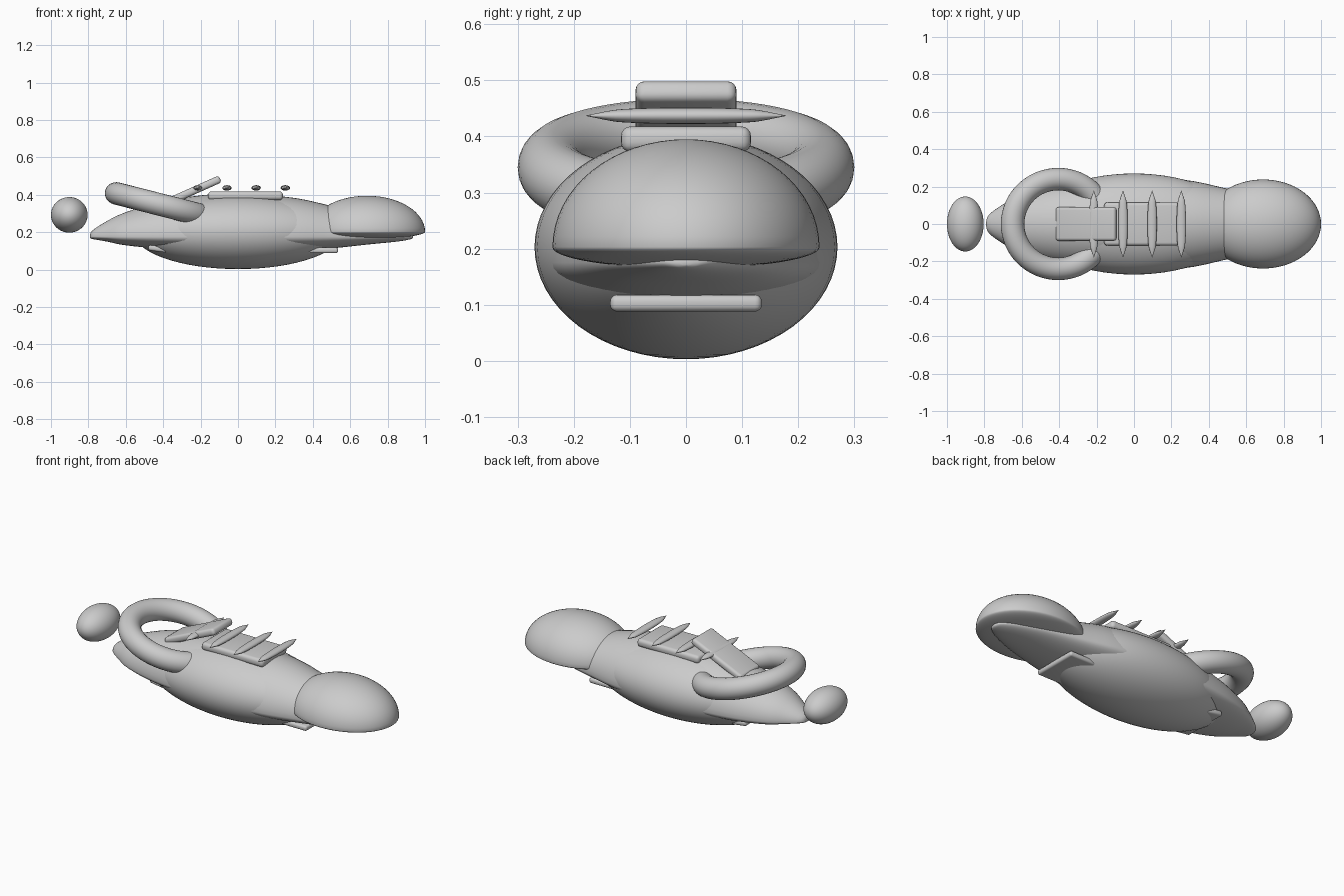
import bpy, bmesh
from math import sin, cos, pi, radians
from mathutils import Matrix

if "Cube" in bpy.data.objects:
    bpy.data.objects.remove(bpy.data.objects["Cube"])


def finish(name, bm, angle=40):
    bmesh.ops.recalc_face_normals(bm, faces=bm.faces)
    me = bpy.data.meshes.new(name)
    bm.to_mesh(me)
    bm.free()
    ob = bpy.data.objects.new(name, me)
    bpy.context.collection.objects.link(ob)
    bpy.ops.object.select_all(action='DESELECT')
    bpy.context.view_layer.objects.active = ob
    ob.select_set(True)
    bpy.ops.object.shade_smooth_by_angle(angle=radians(angle))
    return ob


def ellipsoid(name, loc, rad):
    bm = bmesh.new()
    bmesh.ops.create_uvsphere(bm, u_segments=64, v_segments=32, radius=1)
    bmesh.ops.scale(bm, vec=rad, verts=bm.verts)
    bmesh.ops.translate(bm, vec=loc, verts=bm.verts)
    return finish(name, bm)


def rounded_box(name, loc, size, bevel, tilt=0):
    bm = bmesh.new()
    bmesh.ops.create_cube(bm, size=1)
    bmesh.ops.scale(bm, vec=size, verts=bm.verts)
    bmesh.ops.bevel(bm, geom=bm.edges[:], offset=bevel, segments=4,
                    profile=0.5, affect='EDGES')
    m = Matrix.Translation(loc) @ Matrix.Rotation(tilt, 4, 'Y')
    bmesh.ops.transform(bm, matrix=m, verts=bm.verts)
    return finish(name, bm)


def loft(bm, rings):
    loops = [[bm.verts.new(p) for p in r] for r in rings]
    n = len(loops[0])
    for a, b in zip(loops, loops[1:]):
        for i in range(n):
            j = (i + 1) % n
            bm.faces.new((a[i], a[j], b[j], b[i]))
    bm.faces.new(loops[0])
    bm.faces.new(loops[-1])


def spline(rows, steps):
    # Catmull-Rom interpolation through the section rows
    out = []
    for k in range(len(rows) - 1):
        p = [rows[max(0, min(len(rows) - 1, k + d))] for d in (-1, 0, 1, 2)]
        for s in range(steps):
            t = s / steps
            out.append([0.5 * (2*b + (c-a)*t + (2*a-5*b+4*c-d)*t*t + (3*b-a-3*c+d)*t**3)
                        for a, b, c, d in zip(*p)])
    return out + [rows[-1]]


# Bulging middle of the shoe
ellipsoid("body", (0, 0, 0.203), (0.56, 0.27, 0.2))

# Long upper: x, half width, top, bottom
sections = [
    (-0.79, 0.012, 0.19, 0.17), (-0.775, 0.05, 0.212, 0.163), (-0.7, 0.105, 0.26, 0.15),
    (-0.6, 0.16, 0.307, 0.13), (-0.4, 0.215, 0.365, 0.112), (-0.1, 0.245, 0.405, 0.1),
    (0.25, 0.238, 0.39, 0.1), (0.48, 0.193, 0.345, 0.112), (0.7, 0.14, 0.28, 0.135),
    (0.85, 0.085, 0.23, 0.15), (0.92, 0.04, 0.195, 0.162), (0.935, 0.008, 0.18, 0.17)]
bm = bmesh.new()
rings = []
for x, w, top, bot in spline(sections, 4):
    mid = 0.175
    ring = []
    for i in range(48):
        a = 2 * pi * i / 48
        h = (top - mid) if sin(a) > 0 else (mid - bot)
        ring.append((x, w * cos(a), mid + h * sin(a)))
    rings.append(ring)
loft(bm, rings)
finish("upper", bm)

# Toe cap: flattened underside, cut straight at the back
bm = bmesh.new()
bmesh.ops.create_uvsphere(bm, u_segments=64, v_segments=32, radius=1)
for v in bm.verts:
    v.co.x = 0.69 + 0.31 * v.co.x
    v.co.y *= 0.238
    v.co.z = 0.203 + v.co.z * (0.192 if v.co.z > 0 else 0.038)
cut = bmesh.ops.bisect_plane(bm, geom=bm.verts[:] + bm.edges[:] + bm.faces[:],
                             plane_co=(0.48, 0, 0), plane_no=(-1, 0, 0), clear_outer=True)
bmesh.ops.holes_fill(bm, edges=[e for e in bm.edges if e.is_boundary], sides=0)
finish("toe_cap", bm)

# Tilted ankle collar ring
bm = bmesh.new()
n, m = 64, 24
tor = [[bm.verts.new(((1.05 * (0.24 + 0.06 * cos(2*pi*j/m))) * cos(2*pi*i/n),
                      (0.24 + 0.06 * cos(2*pi*j/m)) * sin(2*pi*i/n),
                      0.06 * sin(2*pi*j/m))) for j in range(m)] for i in range(n)]
for i in range(n):
    for j in range(m):
        a, b = tor[i], tor[(i + 1) % n]
        bm.faces.new((a[j], b[j], b[(j + 1) % m], a[(j + 1) % m]))
bmesh.ops.transform(bm, verts=bm.verts,
                    matrix=Matrix.Translation((-0.405, 0, 0.345)) @ Matrix.Rotation(0.25, 4, 'Y'))
finish("collar", bm)

# Heel ball
ellipsoid("heel_ball", (-0.902, 0, 0.293), (0.098, 0.147, 0.095))

# Tongue and lace pad
rounded_box("tongue", (-0.255, 0, 0.414), (0.35, 0.18, 0.04), 0.016, radians(-24))
rounded_box("lace_pad", (0.04, 0, 0.395), (0.4, 0.232, 0.046), 0.018)

# Laces: pointed flat spindles
profile = [(-0.178, 0.001), (-0.16, 0.007), (-0.14, 0.014), (-0.115, 0.02), (-0.06, 0.024), (0, 0.025)]
profile += [(-y, r) for y, r in profile[-2::-1]]
for k in range(4):
    bm = bmesh.new()
    cx = -0.215 + 0.156 * k
    loft(bm, [[(cx + r * cos(2*pi*i/20), y, 0.437 + 0.58 * r * sin(2*pi*i/20))
               for i in range(20)] for y, r in spline(profile, 3)])
    finish("lace_%d" % (k + 1), bm)

# Sole treads
rounded_box("front_tread", (0.44, 0, 0.103), (0.19, 0.27, 0.03), 0.012)
rounded_box("rear_tread", (-0.43, 0, 0.112), (0.1, 0.27, 0.03), 0.012, radians(8))
